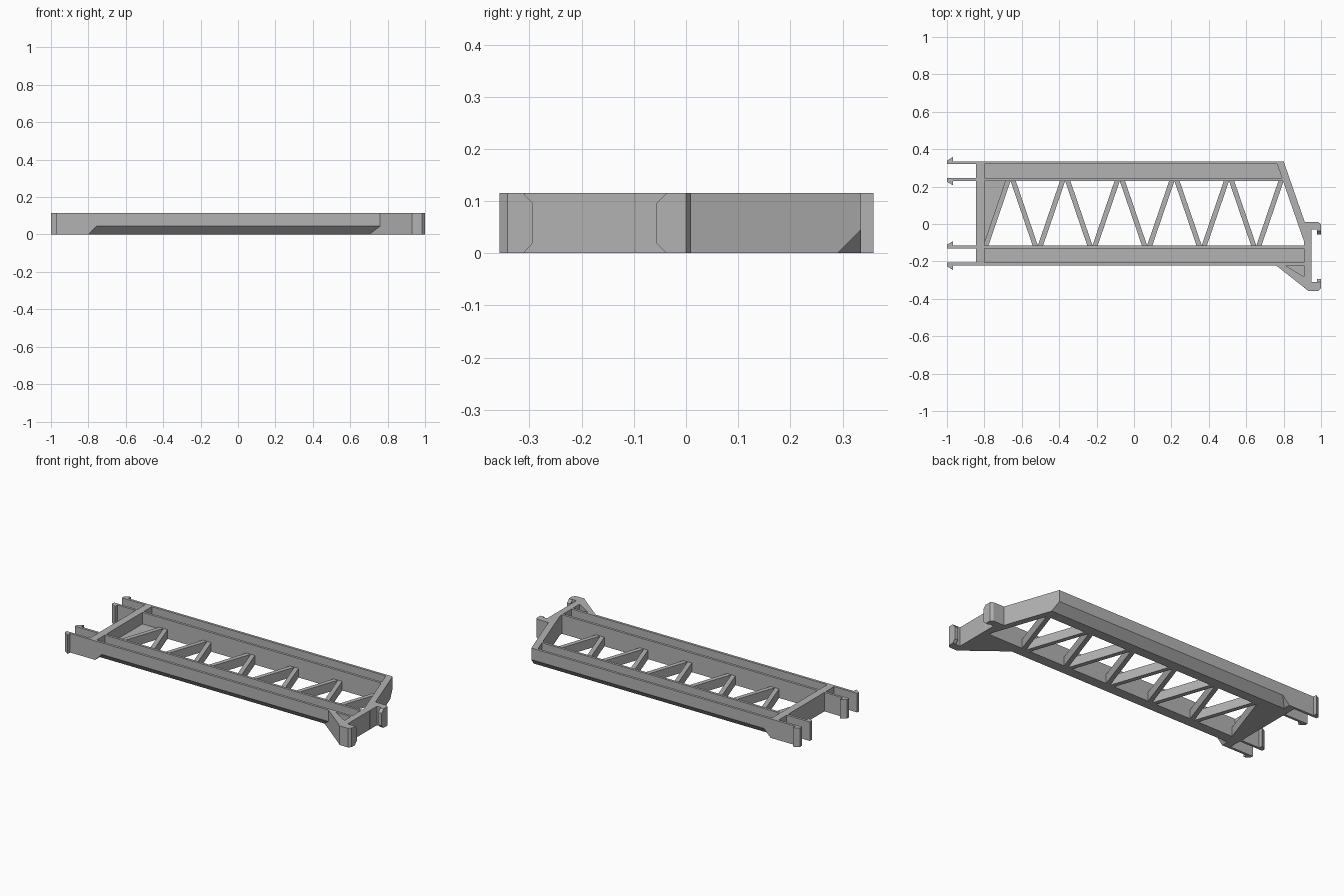
import bpy, bmesh

cube = bpy.data.objects.get("Cube")
if cube:
    bpy.data.objects.remove(cube)

H = 0.115          # full height
FLOOR = 0.06       # floor of the channels
BAR_TOP = 0.055    # top of the lattice
CH = 0.045         # lower edge chamfer
F_OUT, F_IN = -0.222, -0.115   # front beam limits
R_OUT, R_IN = 0.335, 0.23      # rear beam limits
X0, X_END = -0.80, 0.91
T = 0.015          # beam wall thickness

grey = bpy.data.materials.new("light grey plastic")
grey.use_nodes = True
grey.diffuse_color = (0.45, 0.45, 0.45, 1)
grey.node_tree.nodes["Principled BSDF"].inputs["Base Color"].default_value = (0.45, 0.45, 0.45, 1)


def loft(name, ring_a, ring_b):
    """Solid between two matching rings of points."""
    bm = bmesh.new()
    a = [bm.verts.new(p) for p in ring_a]
    b = [bm.verts.new(p) for p in ring_b]
    bm.faces.new(a)
    bm.faces.new(b)
    for i in range(len(a)):
        j = (i + 1) % len(a)
        bm.faces.new((a[i], a[j], b[j], b[i]))
    bmesh.ops.recalc_face_normals(bm, faces=bm.faces)
    me = bpy.data.meshes.new(name)
    bm.to_mesh(me)
    bm.free()
    me.materials.append(grey)
    ob = bpy.data.objects.new(name, me)
    bpy.context.collection.objects.link(ob)
    return ob


def plan(name, pts, z0=0.0, z1=H):
    """Plan outline extruded upward."""
    return loft(name, [(x, y, z0) for x, y in pts], [(x, y, z1) for x, y in pts])


def section(name, pts, start, end):
    """Cross-section in y, z extruded along x; the ends may depend on y."""
    return loft(name, [(start(y), y, z) for y, z in pts], [(end(y), y, z) for y, z in pts])


def box(name, x0, x1, y0, y1, z0=0.0, z1=H):
    return plan(name, [(x0, y0), (x1, y0), (x1, y1), (x0, y1)], z0, z1)


def outer_slant(y):
    return 0.80 + (R_OUT - y) * 0.348


def inner_slant(y):
    return outer_slant(y) - 0.04


# Channel beams with a chamfered lower outer edge
def beam(name, out, inn, end):
    s = 1 if out > inn else -1
    pts = [(out, CH), (out, H), (out - s * T, H), (out - s * T, FLOOR),
           (inn + s * T, FLOOR), (inn + s * T, H), (inn, H), (inn, 0), (out - s * CH, 0)]
    section(name + "_beam", pts, lambda y: X0, end)
    # sloped stop where the chamfer ends
    tip = [(X0, out, 0), (X0, out, CH), (X0, out - s * CH, 0)]
    bm = bmesh.new()
    vs = [bm.verts.new(p) for p in tip + [(X0 + CH, out, CH)]]
    bmesh.ops.convex_hull(bm, input=vs)
    bmesh.ops.recalc_face_normals(bm, faces=bm.faces)
    me = bpy.data.meshes.new(name + "_chamfer_stop")
    bm.to_mesh(me)
    bm.free()
    me.materials.append(grey)
    bpy.context.collection.objects.link(bpy.data.objects.new(name + "_chamfer_stop", me))


beam("front", F_OUT, F_IN, lambda y: X_END)
beam("rear", R_OUT, R_IN, inner_slant)

# Slanted end wall, following the rear chamfer
section("slanted_end_wall",
        [(R_OUT, CH), (R_OUT, H), (-0.10, H), (-0.10, 0), (R_OUT - CH, 0)],
        inner_slant, outer_slant)

# Cross bar and barbed connector arms
box("cross_bar", -0.845, X0, F_OUT + 0.005, R_OUT - 0.005)


def arm(name, face, s):
    """Arm whose barb points toward s in y."""
    plan(name, [(X0, face), (-0.967, face), (-0.967, face + s * 0.024),
                (-1.0, face + s * 0.004), (-1.0, face - s * T), (X0, face - s * T)])


arm("rear_outer_arm", R_OUT, 1)
arm("rear_inner_arm", R_IN, -1)
arm("front_inner_arm", F_IN, 1)
arm("front_outer_arm", F_OUT, -1)

# Zigzag lattice between the beams
STEP, W = 0.292, 0.028
for i in range(6):
    top = -0.66 + i * STEP
    low = top - STEP / 2
    plan("lattice_bar_back", [(top - W, R_IN), (top, R_IN), (low + W, F_IN), (low, F_IN)], 0, BAR_TOP)
    if i < 5:
        low = top + STEP / 2
        plan("lattice_bar_forward", [(top, R_IN), (top + W, R_IN), (low, F_IN), (low - W, F_IN)], 0, BAR_TOP)
plan("corner_floor", [(X0, F_IN), (X0, R_IN), (-0.68, R_IN), (-0.79, F_IN)], 0, BAR_TOP - 0.01)

# End clip: plate, upper and lower jaws with bevelled lips
box("clip_plate", X_END, 0.95, -0.31, 0.01)
plan("clip_rear_jaw", [(0.913, 0.01), (0.985, 0.01), (1.0, 0.0), (1.0, -0.03), (0.913, -0.03)])
plan("clip_front_jaw", [(0.93, -0.357), (0.985, -0.357), (1.0, -0.342), (1.0, -0.31), (0.91, -0.31), (0.91, -0.341)])


def lip(name, base, mid, tip):
    b = 0.02
    section(name, [(base, 0), (mid, 0), (tip, b), (tip, H - b), (mid, H), (base, H)],
            lambda y: 0.978, lambda y: 1.0)


lip("clip_rear_lip", -0.02, -0.037, -0.057)
lip("clip_front_lip", -0.325, -0.312, -0.293)

# Triangular brace carrying the front jaw
plan("brace_wall", [(0.76, F_OUT), (0.932, -0.357), (0.95, -0.31), (X_END, -0.283), (0.81, F_OUT)])
plan("brace_floor", [(0.702, F_OUT + CH), (0.76, F_OUT), (0.932, -0.357), (0.945, -0.30), (0.945, F_OUT + CH)], 0, FLOOR)
